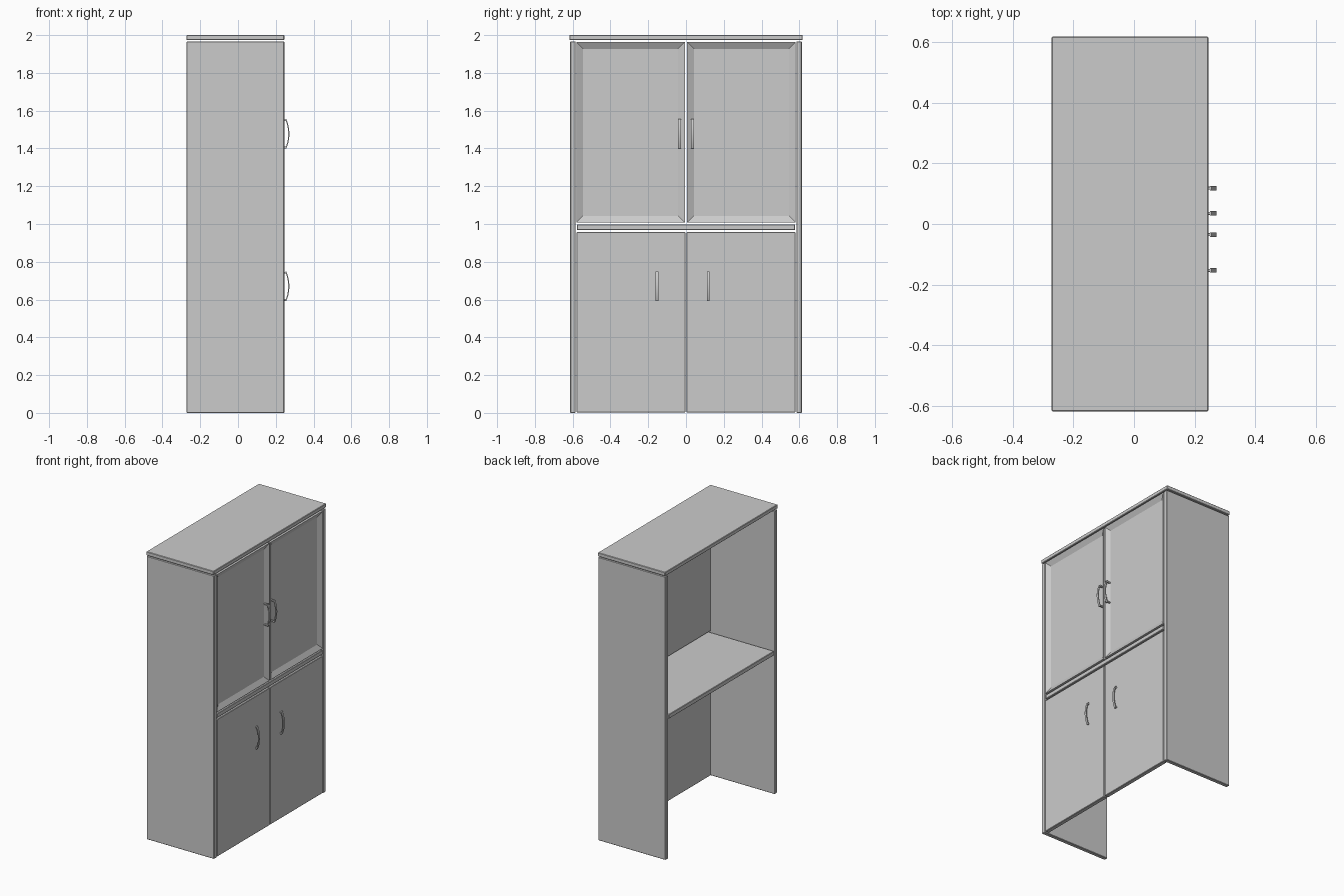
import bpy, bmesh, math

if "Cube" in bpy.data.objects:
    bpy.data.objects.remove(bpy.data.objects["Cube"])

BACK, FRONT = -0.272, 0.245   # depth range of the carcass


def finish(name, bm, bevel=0.0):
    mesh = bpy.data.meshes.new(name)
    bmesh.ops.recalc_face_normals(bm, faces=bm.faces)
    bm.to_mesh(mesh)
    bm.free()
    obj = bpy.data.objects.new(name, mesh)
    bpy.context.collection.objects.link(obj)
    if bevel:
        mod = obj.modifiers.new("edge_round", 'BEVEL')
        mod.width, mod.segments = bevel, 1
    return obj


def box_mesh(x, y, z):
    bm = bmesh.new()
    bmesh.ops.create_cube(bm, size=1)
    for v in bm.verts:
        v.co = [(r[0] + r[1]) / 2 + c * (r[1] - r[0])
                for c, r in zip(v.co, (x, y, z))]
    return bm


def box(name, x, y, z, bevel=0.003):
    return finish(name, box_mesh(x, y, z), bevel)


def framed_door(name, y, z):
    # mitred frame sloping in to a recessed panel
    bm = box_mesh((FRONT - 0.028, FRONT), y, z)
    bm.normal_update()
    front = max(bm.faces, key=lambda f: f.calc_center_median().x)
    bmesh.ops.inset_region(bm, faces=[front], thickness=0.004)
    bmesh.ops.inset_region(bm, faces=[front], thickness=0.046)
    for v in front.verts:
        v.co.x -= 0.018
    return finish(name, bm)


def handle(name, y, z, base):
    # bowed flat grip, with a small post at each end
    n, half, t, w = 14, 0.078, 0.006, 0.0075
    bm = bmesh.new()
    rings = []
    for i in range(n + 1):
        s = -1 + 2 * i / n
        outer = 0.272 - 0.016 * s * s
        zz = z + half * s
        rings.append([bm.verts.new(p) for p in (
            (outer - t, y - w, zz), (outer, y - w, zz),
            (outer, y + w, zz), (outer - t, y + w, zz))])
    for a, b in zip(rings, rings[1:]):
        for k in range(4):
            j = (k + 1) % 4
            bm.faces.new((a[k], a[j], b[j], b[k]))
    bm.faces.new(rings[0])
    bm.faces.new(rings[-1])
    grip = finish(name, bm)
    bpy.context.view_layer.objects.active = grip
    grip.select_set(True)
    bpy.ops.object.shade_smooth_by_angle()
    grip.select_set(False)
    for tag, s in (("lower", -1), ("upper", 1)):
        c = z + s * (half - 0.006)
        box(f"{name}_{tag}_post", (base, 0.256), (y - 0.005, y + 0.005),
            (c - 0.005, c + 0.005), 0.001)


# carcass
box("top_board", (BACK, FRONT), (-0.618, 0.618), (1.973, 2.0))
box("middle_shelf", (BACK, FRONT), (-0.578, 0.578), (0.967, 0.997))

# mirrored pairs: side panels, doors and handles
for side, s in (("left", -1), ("right", 1)):
    def span(a, b):
        return tuple(sorted((s * a, s * b)))
    box(f"{side}_side_panel", (BACK, FRONT), span(0.585, 0.613), (0, 1.967))
    box(f"{side}_lower_door", (FRONT - 0.03, FRONT), span(0.003, 0.58), (0.003, 0.957))
    framed_door(f"{side}_upper_door", span(0.006, 0.58), (1.008, 1.963))
    handle(f"{side}_upper_handle", s * 0.035, 1.477, FRONT - 0.018)
    handle(f"{side}_lower_handle", 0.118 if s > 0 else -0.153, 0.67, FRONT - 0.002)
